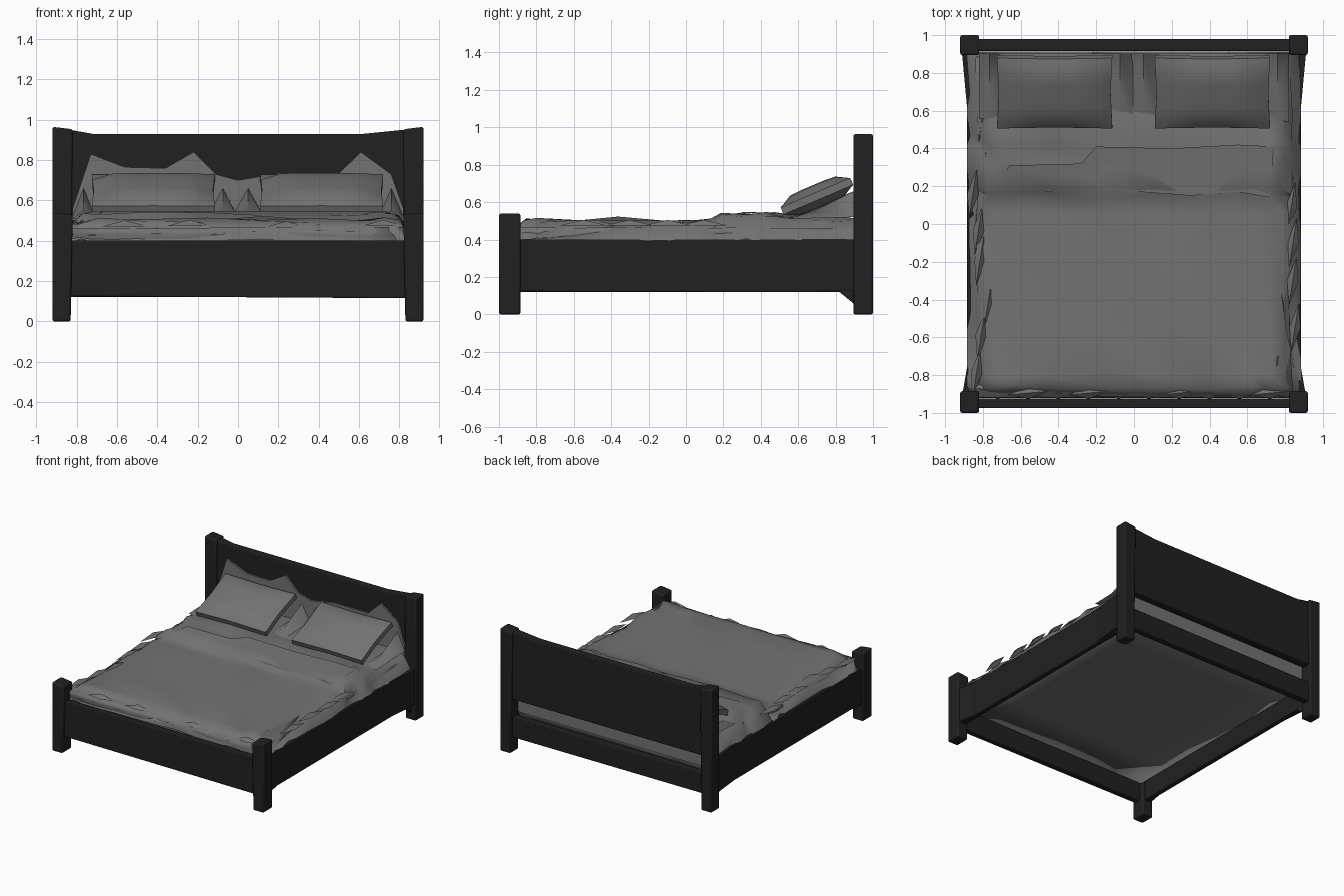
import bpy, bmesh, math, random
from mathutils import Vector, Matrix

random.seed(4)
cube = bpy.data.objects.get("Cube")
if cube:
    bpy.data.objects.remove(cube, do_unlink=True)


def material(name, value):
    m = bpy.data.materials.new(name)
    m.use_nodes = True
    m.diffuse_color = (value, value, value, 1)
    m.node_tree.nodes["Principled BSDF"].inputs["Base Color"].default_value = (value, value, value, 1)
    return m


WOOD = material("black_wood", 0.015)
LINEN = material("grey_linen", 0.17)


def finish(name, bm, mat, angle=40, bevel=0):
    bmesh.ops.recalc_face_normals(bm, faces=bm.faces)
    mesh = bpy.data.meshes.new(name)
    bm.to_mesh(mesh)
    bm.free()
    mesh.materials.append(mat)
    ob = bpy.data.objects.new(name, mesh)
    bpy.context.collection.objects.link(ob)
    if bevel:
        mod = ob.modifiers.new("soft_edges", "BEVEL")
        mod.width = bevel
        mod.segments = 2
    bpy.ops.object.select_all(action="DESELECT")
    ob.select_set(True)
    bpy.context.view_layer.objects.active = ob
    bpy.ops.object.shade_smooth_by_angle(angle=math.radians(angle))
    return ob


def slab(name, outline, axis, a, b, mat=WOOD, bevel=0.006):
    """Extrude a 2D outline along x or y from a to b."""
    bm = bmesh.new()
    place = (lambda p, d: (d, p[0], p[1])) if axis == "x" else (lambda p, d: (p[0], d, p[1]))
    face = bm.faces.new([bm.verts.new(place(p, a)) for p in outline])
    new = bmesh.ops.extrude_face_region(bm, geom=[face])["geom"]
    shift = (b - a, 0, 0) if axis == "x" else (0, b - a, 0)
    bmesh.ops.translate(bm, vec=shift, verts=[v for v in new if isinstance(v, bmesh.types.BMVert)])
    return finish(name, bm, mat, bevel=bevel)


# Corner posts, with tops that dip toward the middle
for side, label in ((1, "left"), (-1, "right")):
    for y0, y1, top, end in ((-1, -0.885, 0.54, "front"), (0.895, 1, 0.965, "back")):
        outline = [(side * 0.83, 0), (side * 0.92, 0), (side * 0.92, top), (side * 0.82, top - 0.012)]
        slab(f"{end}_{label}_post", outline, "y", y0, y1, bevel=0.01)

# Side rails with a small brace at the back post
rail = [(-0.93, 0.12), (0.82, 0.12), (0.93, 0.03), (0.93, 0.40), (-0.93, 0.40)]
for side, label in ((1, "left"), (-1, "right")):
    slab(f"{label}_side_rail", rail, "x", side * 0.845, side * 0.885)
    # Flares where the rail meets the posts
    for end, reach, height in ((-1, 0.76, 0.40), (1, 0.62, 0.40)):
        bm = bmesh.new()
        plan = [(side * 0.86, end * reach), (side * 0.884, end * reach),
                (side * 0.912, end * 0.92), (side * 0.86, end * 0.92)]
        low = [bm.verts.new((x, y, 0.125)) for x, y in plan]
        high = [bm.verts.new((x, y, height)) for x, y in plan]
        bm.faces.new(low)
        bm.faces.new(high)
        for i in range(4):
            j = (i + 1) % 4
            bm.faces.new((low[i], low[j], high[j], high[i]))
        finish(f"{label}_rail_flare", bm, WOOD)

# Footboard, headboard and back rail
slab("footboard", [(-0.86, 0.125), (0.86, 0.115), (0.86, 0.40), (-0.86, 0.40)], "y", -0.975, -0.925)
slab("headboard", [(-0.87, 0.42), (0.87, 0.42), (0.87, 0.955), (0.62, 0.93), (-0.72, 0.93), (-0.86, 0.955)],
     "y", 0.915, 0.98)
slab("back_rail", [(-0.86, 0.12), (0.86, 0.12), (0.86, 0.28), (-0.86, 0.28)], "y", 0.92, 0.975)

# Mattress with creased sides and a flat underside
bm = bmesh.new()
bmesh.ops.create_cube(bm, size=1, matrix=Matrix.Translation((0, -0.01, 0.365)) @ Matrix.Diagonal((1.66, 1.8, 0.21, 1)))
bmesh.ops.subdivide_edges(bm, edges=bm.edges[:], cuts=5, use_grid_fill=True)
for v in bm.verts:
    if v.co.z > 0.27:
        v.co += Vector((random.uniform(-0.015, 0.015), random.uniform(-0.012, 0.012), random.uniform(-0.01, 0.0)))
finish("mattress", bm, LINEN, 180)

# Blanket: an uneven grid that drapes over the rails, with a rumpled fold near the pillows
xs = [-0.885, -0.84, -0.78, -0.70, -0.45, -0.15, 0.13, 0.38, 0.62, 0.71, 0.79, 0.84, 0.885]
ys = [-0.92, -0.905, -0.86, -0.80, -0.58, -0.36, -0.12, 0.06, 0.15, 0.18, 0.32, 0.42, 0.48, 0.60, 0.74, 0.90]
bm = bmesh.new()
rows = []
for j, y in enumerate(ys):
    row = []
    for i, x in enumerate(xs):
        edge = min(i, len(xs) - 1 - i)
        fold = 0.15 < y < 0.49
        z = 0.535 if fold else 0.515 if y > 0.49 else 0.502
        calm = 2 < edge and not 0.1 < y < 0.2 and -0.8 < y < 0.4
        r = 0.003 if calm else 0.014
        px, py = x, y
        if edge == 0:
            z = 0.395 + random.uniform(-0.03, 0.015)
        elif edge == 1:
            z = 0.445 + random.uniform(-0.025, 0.03)
        elif edge == 2:
            z -= 0.012
        if j == 0:
            z = min(z, 0.40 + random.uniform(-0.02, 0.01))
        elif j == 1:
            z = min(z, 0.465)
        if 0 < edge and 0 < j < len(ys) - 1:
            px += random.uniform(-r, r) * 1.5
            py += random.uniform(-r, r) * 1.2
            z += random.uniform(-r, r)
        if abs(x - 0.13) < 0.01 and abs(y + 0.36) < 0.01:
            z += 0.018
        row.append(bm.verts.new((px, py, z)))
    rows.append(row)
for j in range(len(ys) - 1):
    for i in range(len(xs) - 1):
        bm.faces.new((rows[j][i], rows[j][i + 1], rows[j + 1][i + 1], rows[j + 1][i]))
bmesh.ops.triangulate(bm, faces=bm.faces[:], quad_method="ALTERNATE")
finish("blanket", bm, LINEN, 60)

# Turned-down sheet band lying across the blanket
bm = bmesh.new()
front = [(-0.72, 0.21), (-0.45, 0.17), (-0.1, 0.18), (0.3, 0.15), (0.55, 0.17), (0.72, 0.14)]
back = [(-0.66, 0.31), (-0.28, 0.32), (-0.2, 0.41), (0.2, 0.40), (0.55, 0.42), (0.74, 0.41)]
lower = [bm.verts.new((x, y, 0.522)) for x, y in front]
upper = [bm.verts.new((x, y, 0.548)) for x, y in back]
for i in range(5):
    bm.faces.new((lower[i], lower[i + 1], upper[i + 1], upper[i]))
finish("turned_down_sheet", bm, LINEN)

# Loose folds along the edges of the bed
bm = bmesh.new()
for k in range(26):
    if k < 16:
        side = 1 if k % 2 else -1
        c = Vector((side * random.uniform(0.76, 0.86), -0.82 + 0.1 * k + random.uniform(-0.03, 0.03), 0.475))
        d = Vector((0.02, 0.13, 0))
    else:
        c = Vector((-0.72 + 0.16 * (k - 16), -0.895, 0.45 + random.uniform(-0.03, 0.03)))
        d = Vector((0.11, 0.01, 0))
    w = Vector((d.y, -d.x, 0)).normalized() * 0.03
    tip = c + Vector((0, 0, 0.03))
    ring = [bm.verts.new(p) for p in (c - d, c + w, c + d, c - w)]
    peak = bm.verts.new(tip)
    for i in range(4):
        bm.faces.new((ring[i], ring[(i + 1) % 4], peak))
finish("loose_folds", bm, LINEN, 60)

# Crumpled sheet pushed up against the headboard
crest = [(-0.82, 0.56), (-0.73, 0.83), (-0.56, 0.765), (-0.36, 0.76), (-0.22, 0.84), (-0.11, 0.73), (0, 0.70),
         (0.2, 0.735), (0.5, 0.735), (0.61, 0.84), (0.76, 0.73), (0.82, 0.56)]
slab("crumpled_sheet", [(-0.82, 0.30)] + crest + [(0.82, 0.30)], "y", 0.90, 0.914, LINEN, bevel=0)

# Folds between and beside the pillows
bm = bmesh.new()
for x0, x1 in ((-0.15, 0.0), (-0.03, 0.13), (0.70, 0.82), (-0.82, -0.71)):
    mid = (x0 + x1) / 2
    base = [bm.verts.new(p) for p in ((x0, 0.9, 0.52), (x0, 0.56, 0.51), (x1, 0.54, 0.51), (x1, 0.9, 0.52))]
    peak = bm.verts.new((mid, 0.90, 0.66))
    knee = bm.verts.new((mid, 0.68, 0.55))
    a, b, c, d = base
    for f in ((a, b, knee, peak), (b, c, knee), (c, d, peak, knee)):
        bm.faces.new(f)
finish("pillow_side_folds", bm, LINEN, 60)

# Pillows: thin-edged cushions leaning on the headboard
for cx, label in ((0.415, "left"), (-0.42, "right")):
    bm = bmesh.new()
    bmesh.ops.create_cube(bm, size=1)
    bmesh.ops.subdivide_edges(bm, edges=bm.edges[:], cuts=5, use_grid_fill=True)
    for v in bm.verts:
        u, w = v.co.x * 2, v.co.y * 2
        puff = 0.32 + 0.68 * ((1 - u ** 4) * (1 - w ** 4)) ** 0.5
        pinch = 1 - 0.03 * (1 - abs(u * w))
        v.co = Vector((v.co.x * 0.61 * pinch, v.co.y * 0.405 * pinch, v.co.z * 0.125 * puff))
    tilt = Matrix.Translation((cx, 0.70, 0.632)) @ Matrix.Rotation(math.radians(23), 4, "X")
    bmesh.ops.transform(bm, matrix=tilt, verts=bm.verts[:])
    finish(f"{label}_pillow", bm, LINEN, 60)
